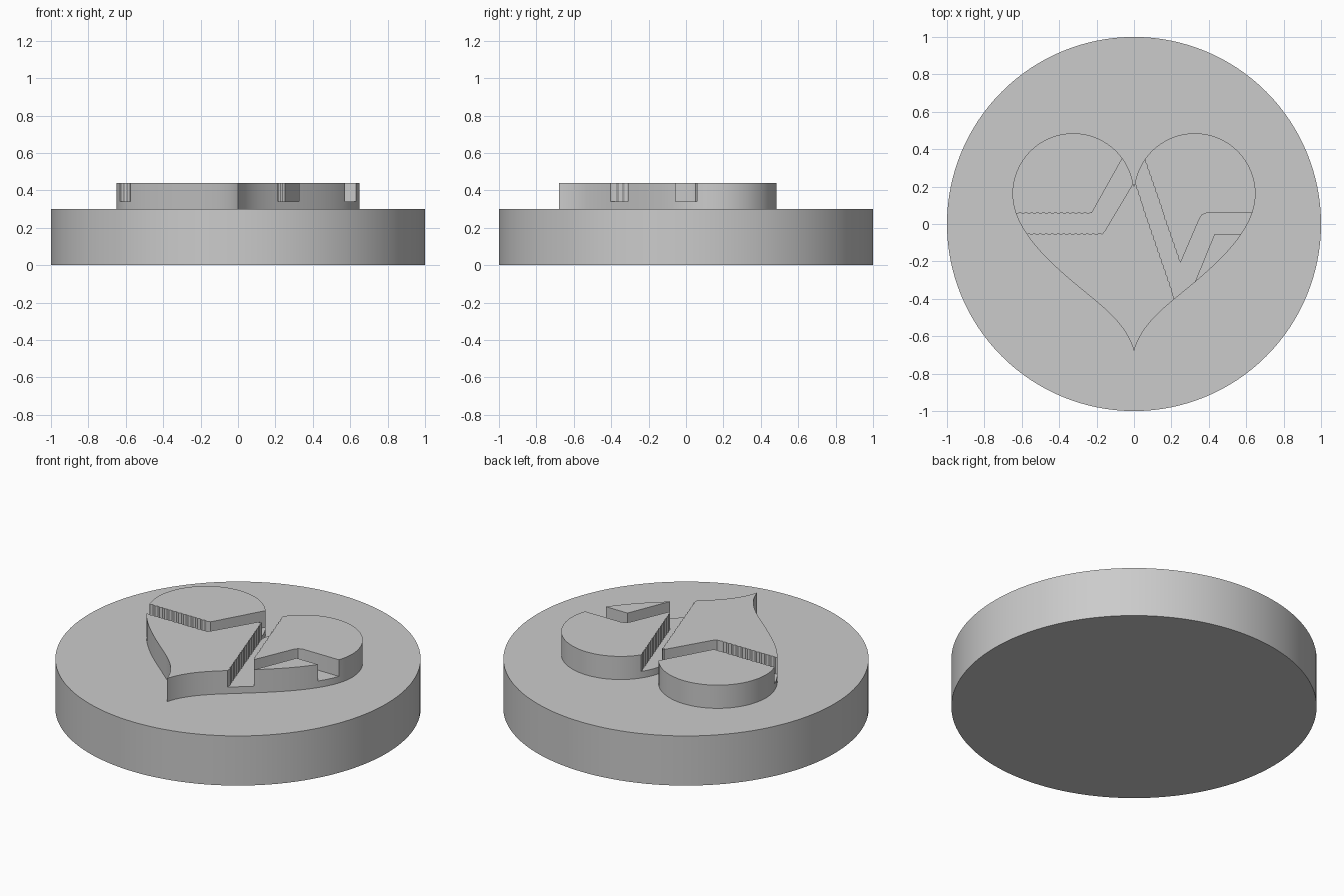
import bpy, bmesh, math
from mathutils import Vector
from mathutils.geometry import interpolate_bezier

if "Cube" in bpy.data.objects:
    bpy.data.objects.remove(bpy.data.objects["Cube"])

grey = bpy.data.materials.new("light_grey")
grey.use_nodes = True
grey.diffuse_color = (0.6, 0.6, 0.6, 1)
grey.node_tree.nodes["Principled BSDF"].inputs["Base Color"].default_value = (0.6, 0.6, 0.6, 1)


def prism(name, outline, low, high):
    """Extrude a closed flat outline between two heights."""
    bm = bmesh.new()
    face = bm.faces.new([bm.verts.new((x, y, low)) for x, y in outline])
    top = bmesh.ops.extrude_face_region(bm, geom=[face])["geom"]
    verts = [v for v in top if isinstance(v, bmesh.types.BMVert)]
    bmesh.ops.translate(bm, verts=verts, vec=(0, 0, high - low))
    bmesh.ops.recalc_face_normals(bm, faces=bm.faces)
    mesh = bpy.data.meshes.new(name)
    bm.to_mesh(mesh)
    bm.free()
    mesh.materials.append(grey)
    obj = bpy.data.objects.new(name, mesh)
    bpy.context.collection.objects.link(obj)
    return obj


def smooth(obj):
    bpy.ops.object.select_all(action="DESELECT")
    obj.select_set(True)
    bpy.context.view_layer.objects.active = obj
    bpy.ops.object.shade_smooth_by_angle(angle=math.radians(30))


def rippled(start, end, step=0.016, depth=0.005):
    """Points from start up to end, with a fine scalloped edge."""
    a, b = Vector(start), Vector(end)
    along = b - a
    side = Vector((-along.y, along.x)).normalized() * depth
    count = 2 * round(along.length / step / 2)
    return [a + along * i / count + side * (i % 2) for i in range(count)]


# Round base
bpy.ops.mesh.primitive_cylinder_add(vertices=128, radius=1, depth=0.3, location=(0, 0, 0.15))
base = bpy.context.object
base.name = "round_base"
base.data.materials.append(grey)
smooth(base)

# Raised heart: one half outline, mirrored
half = [(0, 0.2)]
for i in range(41):
    t = math.radians(170 * (1 - i / 40))
    half.append((0.325 + 0.325 * math.cos(t), 0.16 + 0.325 * math.sin(t)))
for knots in ([(0.65, 0.16), (0.65, -0.07), (0.36, -0.28), (0.2, -0.415)],
              [(0.2, -0.415), (0.11, -0.49), (0.03, -0.57), (0, -0.68)]):
    points = interpolate_bezier(*[Vector((x, y, 0)) for x, y in knots], 20)
    half += [(p.x, p.y) for p in points[1:]]
half[-1] = (0, -0.68)
heart = prism("heart", half + [(-x, y) for x, y in half[-2:0:-1]], 0.29, 0.44)

# Pulse line groove cut into the heart
groove = rippled((-0.8, -0.055), (-0.17, -0.055))
groove += [(-0.17, -0.053), (-0.155, -0.035), (0, 0.225)]
groove += rippled((0.003, 0.222), (0.21, -0.39))
groove += [(0.21, -0.39), (0.24, -0.52), (0.43, -0.055), (0.8, -0.055), (0.8, 0.06),
           (0.39, 0.06), (0.365, 0.05), (0.35, 0.028)]
groove += [(0.25, -0.205)]
groove += rippled((0.247, -0.2), (0.06, 0.345))
groove += [(0.06, 0.345), (0.01, 0.48), (-0.225, 0.06)]
groove += rippled((-0.23, 0.06), (-0.8, 0.06))
groove += [(-0.8, 0.06)]
cutter = prism("pulse_cutter", groove, 0.34, 0.6)
cutter.hide_render = True
cut = heart.modifiers.new("pulse_groove", "BOOLEAN")
cut.operation = "DIFFERENCE"
cut.solver = "EXACT"
cut.object = cutter
bpy.context.view_layer.objects.active = heart
bpy.ops.object.modifier_apply(modifier=cut.name)
bpy.data.objects.remove(cutter)
smooth(heart)
